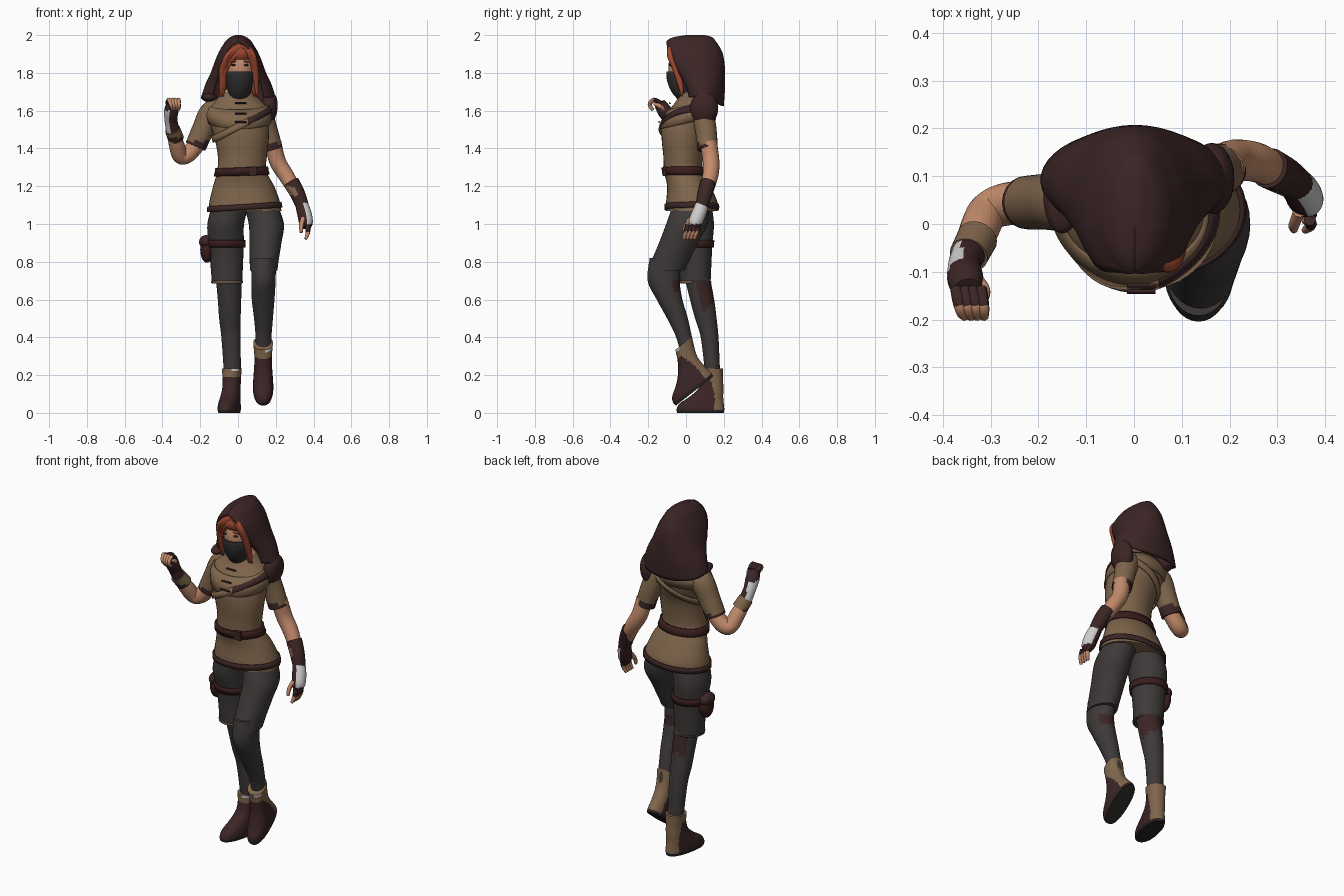
import bpy, bmesh, math
from mathutils import Vector, Matrix, Quaternion

if "Cube" in bpy.data.objects:
    bpy.data.objects.remove(bpy.data.objects["Cube"])

SRGB = {"tan cloth": (128, 102, 76), "dark brown": (60, 37, 37), "charcoal": (62, 57, 57),
        "mask grey": (49, 47, 46), "skin": (196, 140, 108), "red hair": (160, 72, 48),
        "bandage white": (205, 205, 205), "sole black": (40, 34, 35), "belt leather": (58, 30, 29)}
MATS = {}
for key, rgb in SRGB.items():
    MATS[key] = bpy.data.materials.new(key)
    MATS[key].diffuse_color = [((c / 255 + .055) / 1.055) ** 2.4 for c in rgb] + [1]


def finish(name, bm, color, mtx=None, recalc=True):
    """Colour faces by name or by rule(center, normal), then make the object."""
    if recalc:
        bmesh.ops.recalc_face_normals(bm, faces=bm.faces)
    bm.normal_update()
    mesh = bpy.data.meshes.new(name)
    slots = []
    for f in bm.faces:
        c = color if isinstance(color, str) else color(f.calc_center_median(), f.normal)
        if c not in slots:
            slots.append(c)
            mesh.materials.append(MATS[c])
        f.material_index = slots.index(c)
    if mtx:
        bm.transform(mtx)
    bm.to_mesh(mesh)
    bm.free()
    ob = bpy.data.objects.new(name, mesh)
    bpy.context.collection.objects.link(ob)
    return ob


def spline(pts, sub=4):
    """Catmull-Rom through tuples of any length."""
    out = []
    for i in range(len(pts) - 1):
        a, b, c, d = pts[max(i - 1, 0)], pts[i], pts[i + 1], pts[min(i + 2, len(pts) - 1)]
        for s in range(sub):
            t = s / sub
            out.append(tuple(.5 * (2 * q + (r - p) * t + (2 * p - 5 * q + 4 * r - w) * t * t
                             + (3 * q - p - 3 * r + w) * t ** 3) for p, q, r, w in zip(a, b, c, d)))
    return out + [tuple(pts[-1])]


def skin_rings(bm, rings, closed=True):
    vs = [[bm.verts.new(p) for p in r] for r in rings]
    n = len(vs[0])
    for r0, r1 in zip(vs, vs[1:]):
        for i in range(n if closed else n - 1):
            j = (i + 1) % n
            bm.faces.new((r0[i], r0[j], r1[j], r1[i]))
    return vs


def loft(name, pts, color, n=32, sub=5, power=1.0, mtx=None):
    """Level elliptical rings given as (x, y, z, rx, ry)."""
    rings = []
    for x, y, z, rx, ry in spline(pts, sub):
        ring = []
        for i in range(n):
            c, s = math.cos(i * math.tau / n), math.sin(i * math.tau / n)
            ring.append((x + rx * math.copysign(abs(c) ** power, c),
                         y + ry * math.copysign(abs(s) ** power, s), z))
        rings.append(ring)
    bm = bmesh.new()
    vs = skin_rings(bm, rings)
    bm.faces.new(vs[0])
    bm.faces.new(vs[-1])
    return finish(name, bm, color, mtx)


def tube(name, pts, color, n=20, sub=5):
    """Round tube along (x, y, z, radius)."""
    p = spline(pts, sub)
    rings, q = [], Quaternion()
    for i, (x, y, z, r) in enumerate(p):
        t = Vector(p[min(i + 1, len(p) - 1)][:3]) - Vector(p[max(i - 1, 0)][:3])
        q = (q @ Vector((0, 0, 1))).rotation_difference(t.normalized()) @ q
        rings.append([Vector((x, y, z)) + q @ Vector((r * math.cos(k * math.tau / n), r * math.sin(k * math.tau / n), 0))
                      for k in range(n)])
    bm = bmesh.new()
    vs = skin_rings(bm, rings)
    bm.faces.new(vs[0])
    bm.faces.new(vs[-1])
    return finish(name, bm, color)


def ball(name, loc, size, color, rot=0):
    bm = bmesh.new()
    bmesh.ops.create_uvsphere(bm, u_segments=24, v_segments=16, radius=1)
    bm.transform(Matrix.Translation(loc) @ Matrix.Rotation(math.radians(rot), 4, "Y") @ Matrix.Diagonal((*size, 1)))
    return finish(name, bm, color)


def band(name, body, z, width, color, tilt=(0, 0), off=.006, thick=.008, n=48):
    """Strap wrapped around a lofted body."""
    dense = sorted(spline(body), key=lambda r: r[2])
    rings = []
    for dz in (-width / 2, 0, width / 2):
        ring = []
        for i in range(n):
            c, s = math.cos(i * math.tau / n), math.sin(i * math.tau / n)
            h = z + dz + tilt[0] * c + tilt[1] * s
            k = next((j for j in range(1, len(dense)) if dense[j][2] >= h), len(dense) - 1)
            a, b = dense[k - 1], dense[k]
            t = (h - a[2]) / (b[2] - a[2])
            x, y, _, rx, ry = (u + (v - u) * t for u, v in zip(a, b))
            ring.append((x + (rx + off) * c, y + (ry + off) * s, h))
        rings.append(ring)
    bm = bmesh.new()
    skin_rings(bm, rings)
    ob = finish(name, bm, color)
    mod = ob.modifiers.new("thickness", "SOLIDIFY")
    mod.thickness, mod.offset = thick, 0
    return ob


# Tunic with belt, hem, cape layer and diagonal strap
TORSO = [(.037, .03, 1.07, .193, .137), (.035, .03, 1.12, .186, .135), (.03, .015, 1.2, .162, .115),
         (.02, -.013, 1.28, .13, .103), (.023, -.015, 1.36, .13, .105), (.02, -.012, 1.45, .143, .117),
         (.01, .003, 1.52, .155, .13), (0, .03, 1.6, .165, .12), (0, .04, 1.655, .12, .09), (0, .03, 1.72, .055, .055)]
loft("tunic", TORSO, lambda c, n: "skin" if c.z > 1.7 else "tan cloth")
band("tunic_hem", TORSO, 1.09, .03, "dark brown", (.012, 0), off=.004)
band("waist_belt", TORSO, 1.278, .042, "belt leather", (.005, 0), off=.006, thick=.012)
band("cape_layer", TORSO, 1.585, .10, "tan cloth", (0, .03), off=.006)
band("chest_strap", TORSO, 1.53, .035, lambda c, n: "dark brown" if c.x > .05 and c.y < .05 else "tan cloth",
     (.08, .01), off=.011)
for i, (y, z) in enumerate(((-.142, 1.54), (-.13, 1.585), (-.085, 1.64))):
    tube(f"toggle_{i}", [(-.015, y, z, .005), (.045, y, z, .005)], "dark brown", 8)
bm = bmesh.new()
bmesh.ops.create_cube(bm, size=1, matrix=Matrix.Translation((.08, -.112, 1.28)) @ Matrix.Diagonal((.04, .02, .05, 1)))
finish("belt_buckle", bm, "dark brown")

# Head, mask, hair
ball("head", (.01, 0, 1.825), (.08, .094, .12), "skin")
loft("face_mask", [(.005, .01, 1.655, .045, .05), (.008, -.012, 1.70, .06, .065), (.01, -.018, 1.75, .074, .08),
                   (.01, -.014, 1.79, .08, .09), (.01, -.012, 1.808, .076, .09)], "mask grey")
for s in (-1, 1):
    ball("eye", (.01 + s * .032, -.083, 1.842), (.015, .008, .006), "sole black")
    ball("eyebrow", (.01 + s * .032, -.082, 1.86), (.018, .007, .004), "red hair", s * 8)
ball("hair_cap", (.01, .002, 1.905), (.088, .103, .066), "red hair")
LOCKS = [(.03, .075, .092, .095, .017), (.025, .062, .085, .08, .015), (.02, -.05, -.082, -.085, .017),
         (.03, -.035, -.072, -.075, .014), (.04, -.01, -.062, -.085, .013)]
for i, (top, brow, side, end, r) in enumerate(LOCKS):
    tube(f"hair_lock_{i}", [(top, -.075, 1.95, .012), (brow, -.085, 1.90, r), (side, -.055, 1.82, r),
                            (end, -.03, 1.74, r * .9), (end * 1.08, -.02, 1.675, .004)], "red hair", 10)

# Hood: open-fronted sections (z, half width, front y, back y, opening angle), closed over the brow
HOOD = [(1.67, .198, .015, .20, 45), (1.74, .175, -.005, .207, 45), (1.80, .147, -.04, .207, 45),
        (1.86, .125, -.08, .203, 45), (1.91, .104, -.098, .192, 48), (1.95, .08, -.102, .17, 60),
        (1.968, .068, -.102, .157, 90), (1.988, .045, -.07, .14, 90), (2.0, .015, .0, .10, 90)]
rings = []
for z, w, yf, yb, ang in spline(HOOD, 4):
    ang = min(ang, 89.9)
    s0 = math.sin(math.radians(ang))
    yc = (yf + s0 * yb) / (1 + s0)
    ring = []
    for i in range(33):
        a = math.radians(-ang + (180 + 2 * ang) * i / 32)
        drop = .045 * max(0, math.sin(a)) * max(0, 1 - (z - 1.67) / .1)
        ring.append((w * math.cos(a) + .002, yc + (yb - yc) * math.sin(a), z - drop))
    rings.append(ring)
bm = bmesh.new()
vs = skin_rings(bm, rings, closed=False)
bm.faces.new(vs[-1])
hood = finish("hood", bm, "dark brown", recalc=False)
mod = hood.modifiers.new("thickness", "SOLIDIFY")
mod.thickness, mod.offset = .012, -1
ball("hood_drape", (.163, .095, 1.61), (.046, .075, .09), "dark brown", 8)
ball("hood_fold", (-.15, .06, 1.67), (.04, .08, .025), "dark brown")

# Sleeves
tube("right_sleeve", [(-.09, .05, 1.61, .06), (-.14, .05, 1.585, .066), (-.185, .047, 1.50, .059), (-.225, .045, 1.41, .056)],
     lambda c, n: "dark brown" if c.z < 1.44 else "tan cloth")
tube("left_sleeve", [(.08, .07, 1.61, .055), (.12, .085, 1.58, .063), (.152, .105, 1.50, .057), (.183, .115, 1.395, .054)],
     lambda c, n: "dark brown" if c.z < 1.428 else "tan cloth")

# Right arm, raised fist
tube("right_arm", [(-.21, .045, 1.43, .044), (-.265, .042, 1.37, .045), (-.305, .025, 1.36, .042),
                   (-.325, -.015, 1.42, .041), (-.345, -.06, 1.49, .033)], "skin")
tube("right_cuff", [(-.328, -.03, 1.45, .043), (-.346, -.065, 1.50, .041)],
     lambda c, n: "dark brown" if c.z < 1.459 else "tan cloth")
tube("right_glove", [(-.345, -.06, 1.495, .036), (-.355, -.085, 1.55, .034), (-.353, -.115, 1.60, .038), (-.348, -.14, 1.64, .03)],
     lambda c, n: "bandage white" if n.x < -.2 and c.z < 1.60 else "dark brown")
for i in range(4):
    d = i * .017
    tube(f"right_finger_{i}", [(-.372 + d, -.135, 1.64, .013), (-.366 + d, -.17, 1.657, .012), (-.355 + d * .8, -.192, 1.632, .011),
                               (-.345 + d * .6, -.175, 1.605, .009)], lambda c, n: "dark brown" if c.y > -.172 else "skin", 8)
tube("right_thumb", [(-.33, -.115, 1.60, .013), (-.312, -.14, 1.625, .012), (-.318, -.17, 1.635, .008)], "skin", 8)

# Left arm, hanging
tube("left_arm", [(.185, .118, 1.43, .045), (.21, .133, 1.33, .044), (.262, .127, 1.245, .041), (.32, .095, 1.14, .032)], "skin")
tube("left_bracer", [(.283, .117, 1.22, .043), (.315, .10, 1.16, .04), (.343, .082, 1.09, .034)],
     lambda c, n: "tan cloth" if n.x < 0 and n.y < .2 and 1.15 < c.z < 1.2 else "dark brown")
tube("left_glove", [(.335, .088, 1.11, .034), (.35, .07, 1.06, .038), (.36, .05, 1.01, .037), (.362, .04, .98, .024)],
     lambda c, n: "bandage white" if n.x > .1 and c.z > 1.0 else "dark brown")
for i in range(4):
    d = i * .019
    tube(f"left_finger_{i}", [(.368, .066 - d, .995, .013), (.37, .055 - d, .955, .012), (.358, .044 - d, .92, .008)],
         lambda c, n: "dark brown" if c.z > .96 else "skin", 8)
tube("left_thumb", [(.345, .025, 1.03, .013), (.335, -.002, .99, .012), (.335, -.012, .955, .008)], "skin", 8)

# Legs: padded thighs over slim shins
R_THIGH = [(-.04, .03, 1.10, .098, .105), (-.065, .035, 1.0, .097, .113), (-.063, .045, .9, .094, .095),
           (-.06, .05, .8, .087, .085), (-.058, .05, .685, .08, .08)]
L_THIGH = [(.12, .025, 1.10, .09, .095), (.15, .005, 1.0, .093, .11), (.145, -.04, .9, .085, .103),
           (.138, -.085, .8, .076, .10), (.136, -.103, .755, .073, .097)]
loft("right_thigh", R_THIGH, "charcoal")
loft("left_thigh", L_THIGH, "charcoal")
loft("right_shin", [(-.05, .055, .74, .07, .068), (-.045, .085, .6, .062, .064), (-.043, .105, .5, .057, .057),
                    (-.037, .125, .4, .051, .047), (-.03, .14, .22, .045, .04)],
     lambda c, n: "dark brown" if .54 + .05 * n.y < c.z < .7 and n.y + .6 * n.x > .3 else "charcoal")
loft("left_shin", [(.135, -.107, .82, .066, .085), (.135, -.118, .7, .064, .085), (.133, -.087, .6, .06, .068),
                   (.135, -.045, .5, .05, .055), (.135, -.01, .4, .042, .042), (.133, .02, .28, .04, .04)],
     lambda c, n: "dark brown" if .63 < c.z < .7 and n.y > .5 else "charcoal")
band("right_thigh_trim", R_THIGH, .692, .01, lambda c, n: "tan cloth" if n.y < -.3 else "charcoal", off=.001, thick=.005)
band("thigh_strap", R_THIGH, .895, .038, "belt leather", off=.004, thick=.01)
ball("thigh_pouch", (-.165, .045, .865), (.035, .05, .07), "belt leather")
ball("pouch_flap", (-.17, .045, .905), (.036, .054, .036), "dark brown")


# Boots: one loft each, posed by pitch and yaw
def boot(name, loc, pitch, yaw, lean):
    def rule(c, n):
        if c.z < -.085:
            return "sole black"
        if c.z > .118 and n.y < -.4 and n.x > .1:
            return "bandage white"
        front = c.y < .02 - .25 * max(c.z, 0)
        return "dark brown" if front and c.z < .085 and n.y < .6 else "tan cloth"
    m = Matrix.Translation(loc) @ Matrix.Rotation(math.radians(yaw), 4, "Z") @ Matrix.Rotation(math.radians(pitch), 4, "X")
    loft(name, [(0, -.065, -.10, .05, .125), (0, -.065, -.08, .054, .128), (0, -.058, -.05, .053, .118), (0, -.033, -.015, .05, .09),
                (0, -.008, .03, .047, .066), (0, lean * .4, .08, .047, .056), (0, lean, .135, .052, .056)],
         rule, n=48, sub=6, power=.85, mtx=m)


boot("right_boot", (-.033, .14, .10), 0, -12, 0)
boot("left_boot", (.133, .035, .235), 38, 0, .045)

# Smooth shading with sharp edges kept
for ob in bpy.context.collection.objects:
    ob.select_set(True)
    bpy.context.view_layer.objects.active = ob
bpy.ops.object.shade_smooth_by_angle(angle=math.radians(45))

for m in bpy.data.materials:
    if m.users and not m.is_grease_pencil:
        m.use_nodes = True
        m.node_tree.nodes["Principled BSDF"].inputs["Base Color"].default_value = m.diffuse_color
